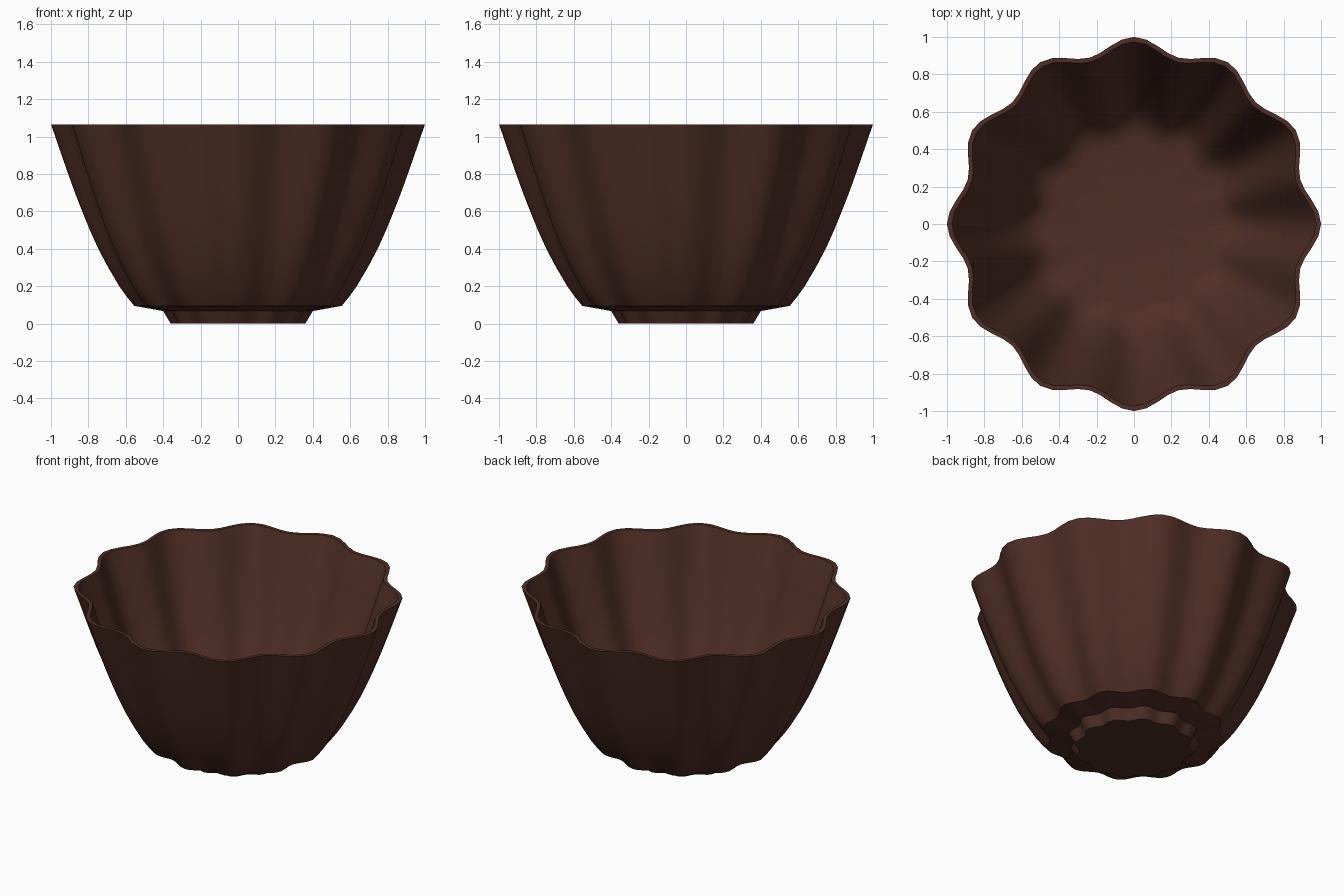
import bpy, bmesh, math

cube = bpy.data.objects.get("Cube")
if cube:
    bpy.data.objects.remove(cube, do_unlink=True)

LOBES = 12
SEGMENTS = LOBES * 8
RIM_Z = 1.065

brown = bpy.data.materials.new("dark_brown_glaze")
colour = (0.08, 0.028, 0.019, 1)
brown.diffuse_color = colour
brown.use_nodes = True
bsdf = brown.node_tree.nodes["Principled BSDF"]
bsdf.inputs["Base Color"].default_value = colour
bsdf.inputs["Roughness"].default_value = 0.6


def fluted_lathe(name, profile):
    """Revolve (radius, height) points with a scalloped radius."""
    bm = bmesh.new()
    rings = []
    for radius, z in profile:
        ring = []
        for i in range(SEGMENTS):
            a = 2 * math.pi * i / SEGMENTS
            r = radius * (0.96 + 0.04 * math.cos(LOBES * a))
            ring.append(bm.verts.new((r * math.cos(a), r * math.sin(a), z)))
        rings.append(ring)
    for low, high in zip(rings, rings[1:]):
        for i in range(SEGMENTS):
            j = (i + 1) % SEGMENTS
            bm.faces.new((low[i], low[j], high[j], high[i]))
    # Flat foot base
    bm.faces.new(list(reversed(rings[0])))
    # Inner floor fan
    centre = bm.verts.new((0, 0, profile[-1][1]))
    for i in range(SEGMENTS):
        bm.faces.new((rings[-1][i], rings[-1][(i + 1) % SEGMENTS], centre))
    mesh = bpy.data.meshes.new(name)
    bm.to_mesh(mesh)
    bm.free()
    mesh.materials.append(brown)
    obj = bpy.data.objects.new(name, mesh)
    bpy.context.collection.objects.link(obj)
    bpy.ops.object.select_all(action='DESELECT')
    obj.select_set(True)
    bpy.context.view_layer.objects.active = obj
    bpy.ops.object.shade_smooth_by_angle(angle=math.radians(35))
    return obj


# Foot and underside
foot = [(0.36, 0), (0.40, 0.067)]
# Outer wall, bottom to rim
wall = [(0.555, 0.095), (0.592, 0.14), (0.635, 0.2), (0.694, 0.3),
        (0.747, 0.4), (0.792, 0.5), (0.833, 0.6), (0.872, 0.7),
        (0.908, 0.8), (0.943, 0.9), (0.977, 1.0), (1.0, RIM_Z)]
# Inner wall runs parallel to the outer one, rim to floor
inner = [(r - 0.026, z) for r, z in reversed(wall[2:])]
# Rounded corner into the floor
floor = [(0.565, 0.155), (0.52, 0.125), (0.46, 0.112), (0.3, 0.105), (0.12, 0.103)]

fluted_lathe("fluted_bowl", foot + wall + inner + floor)
